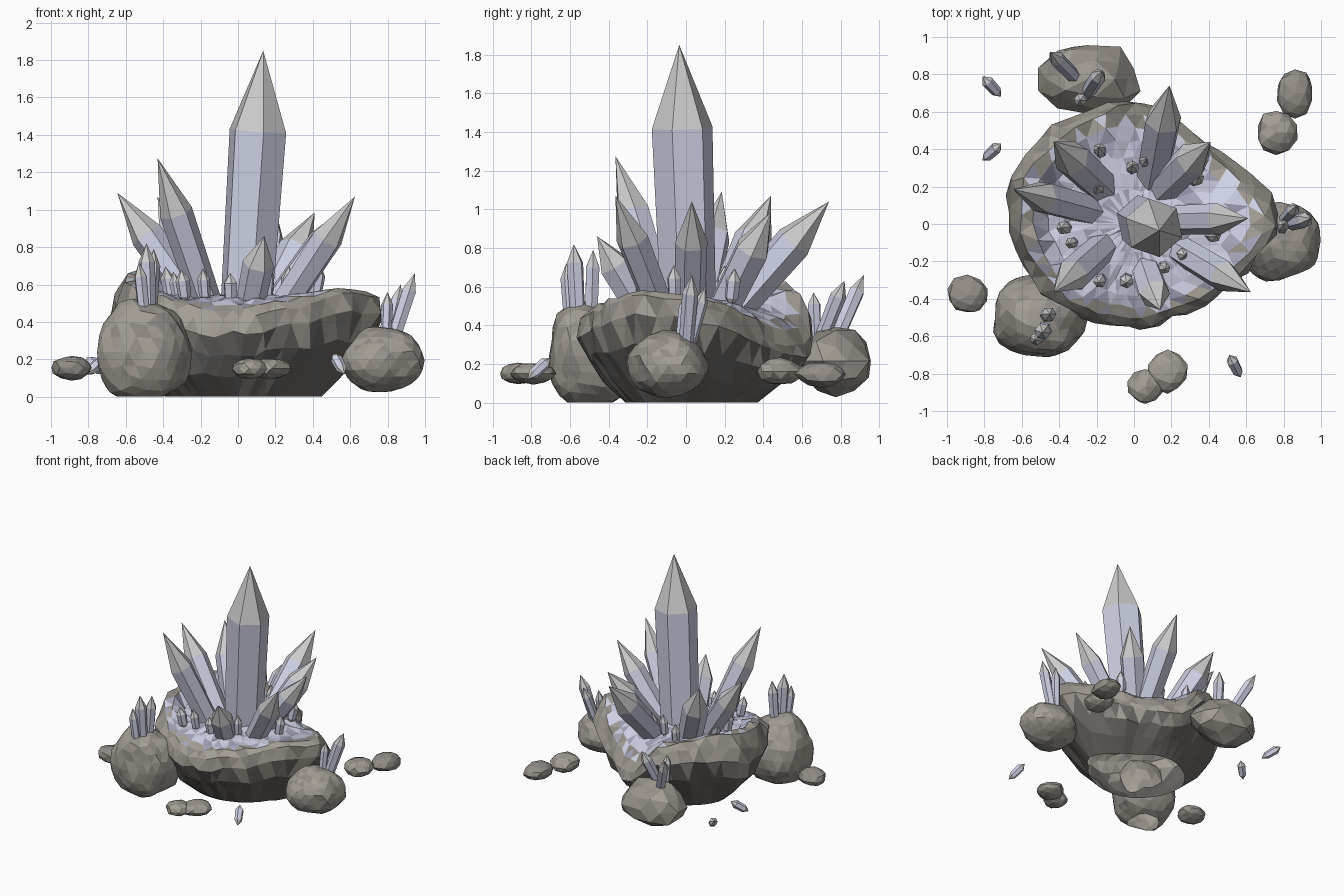
import bpy, bmesh, math, random
from mathutils import Vector, Matrix, noise

if "Cube" in bpy.data.objects:
    bpy.data.objects.remove(bpy.data.objects["Cube"])

random.seed(7)


def material(name, color):
    m = bpy.data.materials.new(name)
    m.diffuse_color = (*color, 1)
    m.use_nodes = True
    m.node_tree.nodes["Principled BSDF"].inputs["Base Color"].default_value = m.diffuse_color
    return m


STONE = material("stone", (.37, .34, .30))
DARK = material("dark_stone", (.29, .265, .24))
UNDER = material("under_stone", (.15, .14, .13))
LILAC = material("lilac", (.62, .64, .78))
VIOLET = material("violet", (.37, .37, .48))
TIP = material("crystal_tip", (.56, .56, .56))


def finish(bm, name, mats):
    me = bpy.data.meshes.new(name)
    bm.to_mesh(me)
    bm.free()
    for m in mats:
        me.materials.append(m)
    ob = bpy.data.objects.new(name, me)
    bpy.context.collection.objects.link(ob)
    return ob


def at_angle(table, a):
    """Linear lookup in a closed table of (degrees, value)."""
    t = sorted(table)
    t = [(t[-1][0] - 360, t[-1][1])] + t + [(t[0][0] + 360, t[0][1])]
    for (a0, v0), (a1, v1) in zip(t, t[1:]):
        if a0 <= a <= a1:
            return v0 + (v1 - v0) * (a - a0) / (a1 - a0)


# Main rock: outline seen from above, rim height around it, side profile
OUTLINE = [(-.67, .21), (-.65, -.1), (-.55, -.28), (-.37, -.46), (-.2, -.53), (0, -.55),
           (.25, -.5), (.49, -.36), (.63, -.2), (.79, -.03), (.75, .13), (.57, .3),
           (.35, .46), (.14, .62), (-.13, .65), (-.34, .57), (-.53, .43)]
RADIUS = [(math.degrees(math.atan2(y, x)) % 360, math.hypot(x, y)) for x, y in OUTLINE]
RIM = [(0, .57), (18, .5), (35, .41), (55, .33), (84, .32), (94, .42), (103, .58), (135, .65),
       (152, .62), (172, .53), (200, .53), (235, .49), (260, .43), (285, .47), (310, .53), (335, .59)]
SIDE = [(.57, 0), (.76, .25), (.91, .5), (1, .76), (.97, .93)]
TOP = [.9, .8, .68, .55, .42, .28, .14]
FLOOR, N = .54, 40


def main_rock():
    bm = bmesh.new()
    rings = []
    for k, (s, f) in enumerate(SIDE + [(s, None) for s in TOP]):
        ring = []
        for i in range(N):
            a = 360 * (i + .5 * (k % 2)) / N
            r, rim = at_angle(RADIUS, a % 360) * s, at_angle(RIM, a % 360)
            z = rim * f if f is not None else rim + (FLOOR - rim) * (1 - s ** 3)
            # raised lip on the left, just inside the outline
            if f is None and s > .75:
                z += .09 * max(0, math.cos(math.radians(a - 172))) ** 4
            p = Vector((r * math.cos(math.radians(a)), r * math.sin(math.radians(a)), z))
            if k:
                j = .012 if f is None else .016
                p += Vector([random.uniform(-j, j) for _ in range(3)]) * min(1, s * 2)
                if f is not None:
                    p += p.normalized() * noise.noise(p * 4) * .03
            ring.append(bm.verts.new(p))
        rings.append(ring)
    for k, (lo, hi) in enumerate(zip(rings, rings[1:])):
        for i in range(N):
            j = (i + 1) % N
            if k % 2:
                tris = ((lo[i], hi[j], hi[i]), (lo[i], lo[j], hi[j]))
            else:
                tris = ((lo[i], lo[j], hi[i]), (lo[j], hi[j], hi[i]))
            for t in tris:
                f = bm.faces.new(t)
                if k > 5 or (k == 5 and random.random() < .55):
                    f.material_index = random.choice((2, 2, 3))
                elif k < 2 or (k == 2 and random.random() < .6):
                    f.material_index = 4
                else:
                    f.material_index = random.choice((0, 0, 1))
    c = bm.verts.new((0, 0, FLOOR))
    for i in range(N):
        bm.faces.new((rings[-1][i], rings[-1][(i + 1) % N], c)).material_index = 2
    bmesh.ops.recalc_face_normals(bm, faces=bm.faces)
    finish(bm, "main_rock", (STONE, DARK, LILAC, VIOLET, UNDER))


def rock(name, center, size, sub, lump, mat, power=1):
    """Lumpy stone; power below 1 makes it blockier."""
    bm = bmesh.new()
    bmesh.ops.create_icosphere(bm, subdivisions=sub, radius=1)
    seed = Vector(center) * 9
    for v in bm.verts:
        q = Vector([math.copysign(abs(e) ** power, e) for e in v.co])
        q *= 1 + lump * noise.noise(v.co * 1.3 + seed) + random.uniform(-.025, .025)
        v.co = Vector([c + s * e for c, s, e in zip(center, size, q)])
    # open, flat underside where the stone meets the ground
    bmesh.ops.bisect_plane(bm, geom=bm.verts[:] + bm.edges[:] + bm.faces[:],
                           plane_co=(0, 0, 0), plane_no=(0, 0, -1), clear_outer=True)
    for f in bm.faces:
        f.material_index = int(random.random() < .3)
    finish(bm, name, (mat, DARK))


def crystal(name, base, tip, r, shoulder=.7, double=False, sides=6):
    base, tip = Vector(base), Vector(tip)
    L = (tip - base).length
    rot = (tip - base).to_track_quat('Z', 'Y').to_matrix().to_4x4()
    turn = random.uniform(0, 1)
    bm = bmesh.new()

    def ring(z, rad):
        return [bm.verts.new((rad * math.cos(turn + math.tau * i / sides),
                              rad * math.sin(turn + math.tau * i / sides), z)) for i in range(sides)]
    lo, hi = ring(L * .25 if double else 0, r * .9), ring(L * shoulder, r)
    top = bm.verts.new((0, 0, L))
    bottom = bm.verts.new((0, 0, 0)) if double else None
    for i in range(sides):
        j = (i + 1) % sides
        bm.faces.new((lo[i], lo[j], hi[j], hi[i]))
        bm.faces.new((hi[i], hi[j], top)).material_index = 1
        if double:
            bm.faces.new((lo[j], lo[i], bottom)).material_index = 1
    if not double:
        bm.faces.new(lo[::-1])
    bm.transform(Matrix.Translation(base) @ rot)
    finish(bm, name, (LILAC, TIP))


main_rock()

# Side rocks and floating pebbles
rock("front_left_rock", (-.505, -.5, .24), (.255, .22, .275), 3, .14, STONE, .9)
rock("right_rock", (.78, -.09, .195), (.225, .21, .175), 3, .15, STONE)
rock("back_left_rock", (-.25, .775, .215), (.27, .19, .18), 2, .2, STONE)
for i, (x, y, z, rx, ry, rz) in enumerate([
        (-.89, -.38, .155, .11, .1, .065), (.86, .7, .145, .1, .13, .065), (.76, .49, .16, .11, .115, .07),
        (.18, -.79, .15, .105, .115, .055), (.06, -.87, .15, .095, .09, .055)]):
    rock(f"pebble_{i + 1}", (x, y, z), (rx, ry, rz), 2, .15, DARK if i < 2 else STONE)

# Tall central crystal and the ring of leaning ones
crystal("central_crystal", (.04, .015, .42), (.135, -.035, 1.85), .16, .7)
for i, (base, tip, r) in enumerate([
        ((.09, .2, .42), (.19, .74, 1.04), .1),
        ((.12, .16, .42), (.41, .44, .985), .095),
        ((.15, .02, .42), (.61, .03, 1.04), .085),
        ((.2, -.11, .42), (.625, -.365, 1.07), .085),
        ((.05, -.2, .42), (.14, -.46, .86), .085),
        ((-.14, -.1, .42), (-.43, -.365, 1.275), .09),
        ((-.18, .06, .42), (-.645, .185, 1.09), .09),
        ((-.14, .17, .42), (-.43, .44, 1.07), .1)]):
    crystal(f"leaning_crystal_{i + 1}", base, tip, r, .66)

# Small double-ended crystals scattered over the geode floor
for i, (x, y) in enumerate([(-.18, .39), (-.01, .3), (.06, .33), (-.19, .19), (-.36, .13), (-.33, -.1),
                            (-.29, -.31), (-.18, -.3), (-.04, -.3), (.16, -.23), (.26, -.16),
                            (.42, -.06), (.33, .24), (-.37, -.02)]):
    h = random.uniform(.64, .72)
    crystal(f"small_crystal_{i + 1}", (x * .96, y * .96, .49), (x * 1.05, y * 1.05, h),
            random.uniform(.03, .04), .7, True)

# Clusters growing on the side rocks, then loose crystals on the ground
for i, (base, tip, r) in enumerate([
        ((-.48, -.56, .44), (-.49, -.58, .82), .045), ((-.47, -.49, .44), (-.45, -.48, .79), .04),
        ((-.5, -.6, .42), (-.53, -.62, .72), .035),
        ((.83, 0, .3), (.945, .03, .66), .042), ((.8, .02, .3), (.87, .1, .6), .035),
        ((.79, -.03, .3), (.8, 0, .56), .032),
        ((-.31, .78, .33), (-.45, .92, .66), .042), ((-.25, .7, .33), (-.17, .82, .63), .042),
        ((-.28, .67, .33), (-.29, .66, .57), .035)]):
    crystal(f"cluster_crystal_{i + 1}", base, tip, r, .74)
for i, (base, tip) in enumerate([((-.71, .68, .12), (-.81, .79, .21)), ((-.81, .34, .12), (-.71, .43, .21)),
                                 ((.57, -.82, .12), (.51, -.7, .23))]):
    crystal(f"loose_crystal_{i + 1}", base, tip, .032, .75, True)
